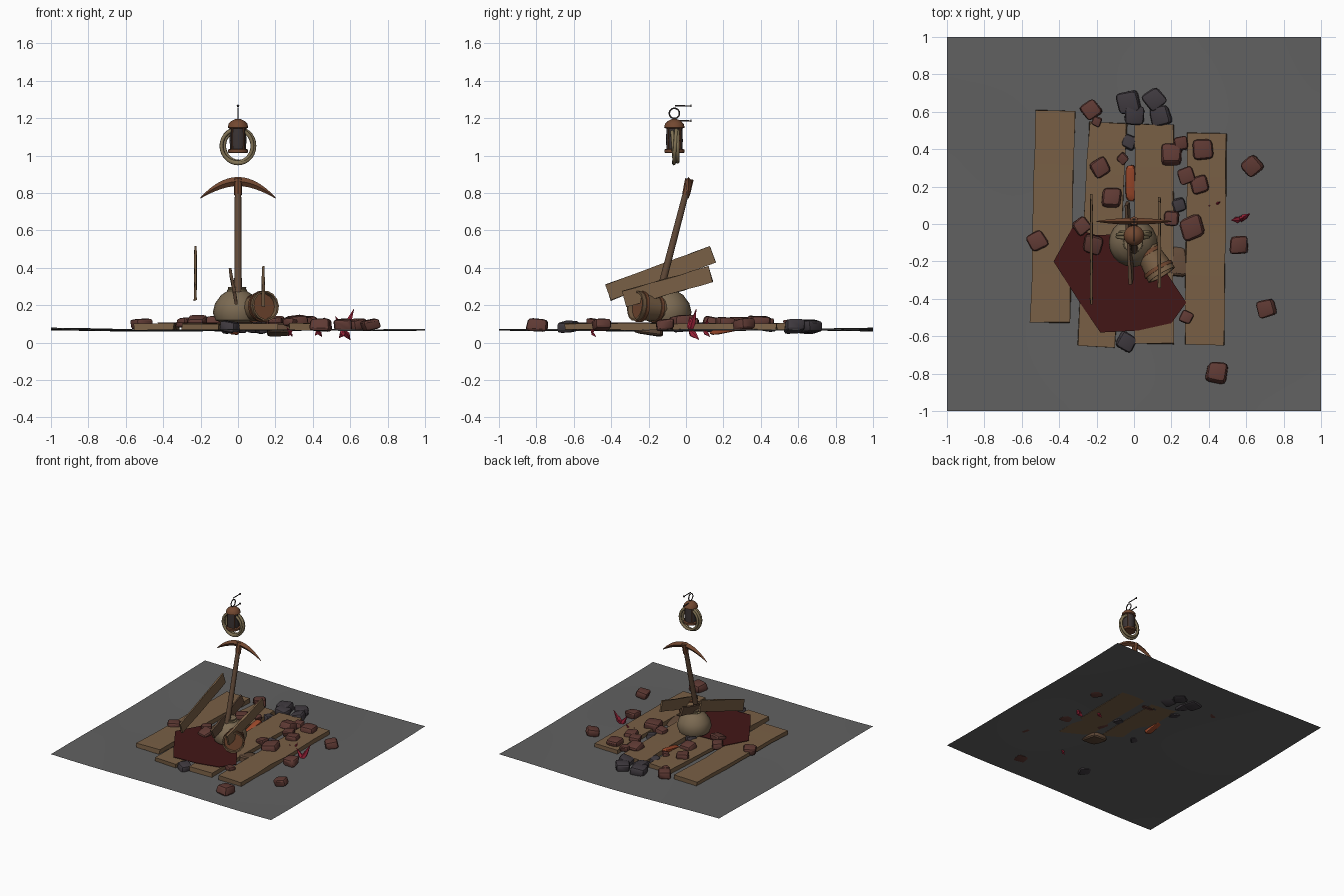
import bpy, bmesh, math, random
from mathutils import Vector, Matrix

if "Cube" in bpy.data.objects:
    bpy.data.objects.remove(bpy.data.objects["Cube"])
random.seed(4)

def mat(name, r, g, b):
    m = bpy.data.materials.new(name)
    m.diffuse_color = (r, g, b, 1)
    m.use_nodes = True
    m.node_tree.nodes["Principled BSDF"].inputs["Base Color"].default_value = m.diffuse_color
    return m

STONE = mat("stone", .12, .12, .12)
WOOD = mat("wood", .19, .115, .06)
DARKWOOD = mat("dark_wood", .12, .068, .04)
RUST = mat("rust", .17, .065, .03)
ORE = mat("ore", .115, .042, .034)
COAL = mat("coal", .05, .042, .05)
EMBER = mat("ember", .35, .07, .025)
CLOTH = mat("cloth", .055, .008, .008)
SACK = mat("burlap", .2, .145, .085)
ROPE = mat("rope", .22, .17, .09)
IRON = mat("iron", .045, .035, .035)
CRYSTAL = mat("crystal", .4, .02, .05)

def finish(bm, name, m, smooth=None):
    me = bpy.data.meshes.new(name)
    bmesh.ops.recalc_face_normals(bm, faces=bm.faces)
    bm.to_mesh(me)
    bm.free()
    ob = bpy.data.objects.new(name, me)
    bpy.context.collection.objects.link(ob)
    me.materials.append(m)
    if smooth:
        bpy.ops.object.select_all(action='DESELECT')
        ob.select_set(True)
        bpy.context.view_layer.objects.active = ob
        bpy.ops.object.shade_smooth_by_angle(angle=math.radians(smooth))
    return ob

def ground_z(x, y):
    return .066 + .007 * math.sin(3.1 * x + 1.3 * y) * math.cos(2.6 * y - x) + .008 * x * x * y * y

def board(name, c, size, rot=(0, 0, 0), m=WOOD, jitter=.004):
    bm = bmesh.new()
    bmesh.ops.create_cube(bm, size=1)
    long_edges = [e for e in bm.edges if abs(e.verts[0].co.y - e.verts[1].co.y) > .5]
    bmesh.ops.subdivide_edges(bm, edges=long_edges, cuts=5, use_grid_fill=True)
    for v in bm.verts:
        v.co = Vector(a * b for a, b in zip(v.co, size))
        v.co += Vector((random.uniform(-1, 1) * min(jitter, size[0] * .15),
                        random.uniform(-1, 1) * jitter, random.uniform(-.003, .003)))
    ob = finish(bm, name, m, 35)
    ob.location = c
    ob.rotation_euler = [math.radians(a) for a in rot]

def rock(name, c, r, m, stretch=(1, 1, .62)):
    bm = bmesh.new()
    bmesh.ops.create_cube(bm, size=1.7)
    for v in bm.verts:
        v.co *= random.uniform(.85, 1.12)
    bmesh.ops.bevel(bm, geom=bm.edges[:], offset=.38, segments=2, profile=.5, affect='EDGES')
    for v in bm.verts:
        v.co = Vector(a * b * r for a, b in zip(v.co, stretch))
    spin = Matrix.Rotation(random.uniform(0, 6.28), 4, 'Z') if stretch[0] == stretch[1] else Matrix()
    bm.transform(spin @ Matrix.Rotation(random.uniform(-.3, .3), 4, 'X'))
    finish(bm, name, m, 30).location = c

def lathe(name, profile, m, n=16, matrix=Matrix()):
    bm = bmesh.new()
    rings = [[bm.verts.new((r * math.cos(2 * math.pi * i / n), r * math.sin(2 * math.pi * i / n), z))
              for i in range(n)] for r, z in profile]
    for a, b in zip(rings, rings[1:]):
        for i in range(n):
            bm.faces.new((a[i], a[(i + 1) % n], b[(i + 1) % n], b[i]))
    bm.faces.new(rings[0])
    bm.faces.new(rings[-1])
    bm.transform(matrix)
    return finish(bm, name, m, 40)

def rod(name, a, b, r1, r2, m, n=10):
    a, b = Vector(a), Vector(b)
    d = b - a
    M = Matrix.Translation(a) @ d.to_track_quat('Z', 'Y').to_matrix().to_4x4()
    lathe(name, [(r1, 0), ((r1 + r2) / 2, d.length / 2), (r2, d.length)], m, n, M)

def ring(name, c, R, r, m, rot=(90, 0, 0), scale=(1, 1, 1)):
    bpy.ops.mesh.primitive_torus_add(major_radius=R, minor_radius=r, major_segments=28, minor_segments=8,
                                     location=c, rotation=[math.radians(a) for a in rot])
    ob = bpy.context.object
    ob.name = name
    ob.scale = scale
    ob.data.materials.append(m)
    bpy.ops.object.shade_smooth_by_angle(angle=1)

# wavy ground sheet
bm = bmesh.new()
bmesh.ops.create_grid(bm, x_segments=40, y_segments=40, size=1)
for v in bm.verts:
    v.co.z = ground_z(v.co.x, v.co.y)
finish(bm, "ground", STONE, 60)

# floor planks
for i, (x, y, w, l, a) in enumerate([(-.435, .04, .21, 1.13, -1.5), (-.17, -.055, .2, 1.2, -3),
                                     (.108, -.055, .205, 1.17, 0), (.383, -.08, .21, 1.13, -.6)]):
    board(f"floor_plank_{i+1}", (x, y, .086), (w, l, .034), (0, 0, a))

# fallen boards standing on edge, and a splinter
board("leaning_board_left", (-.228, -.135, .37), (.014, .6, .09), (20, 0, 0))
board("leaning_board_right", (.135, -.1, .3), (.016, .48, .085), (16, 0, 0))
board("splinter", (-.025, -.1, .3), (.016, .44, .07), (17, -10, 0), DARKWOOD)

# cloth lying over the planks
bm = bmesh.new()
outline = [(-.43, -.2), (-.33, -.02), (-.2, -.06), (0, -.05), (.12, -.18), (.28, -.42),
           (.2, -.53), (.02, -.57), (-.18, -.58), (-.29, -.42)]
f = bm.faces.new([bm.verts.new((x, y, .107)) for x, y in outline])
ex = bmesh.ops.extrude_face_region(bm, geom=[f])
for v in [g for g in ex['geom'] if isinstance(g, bmesh.types.BMVert)]:
    v.co.z += .004
finish(bm, "cloth", CLOTH)

# sack with tied neck
lathe("sack", [(.07, .1), (.115, .12), (.13, .16), (.118, .21), (.085, .255), (.045, .28), (.05, .298)],
      SACK, 20, Matrix.Translation((-.005, -.1, 0)))
ring("sack_tie", (-.005, -.1, .279), .047, .007, ROPE, (0, 0, 0))

# small bucket on its side
axis = Vector((.5, -.84, .12)).normalized()
B = Matrix.Translation((.105, -.2, .187)) @ axis.to_track_quat('Z', 'Y').to_matrix().to_4x4()
lathe("bucket", [(.062, -.085), (.082, .085), (.072, .085), (.055, -.07)], WOOD, 14, B)
for i, (z, r) in enumerate([(-.05, .069), (.05, .081)]):
    lathe(f"bucket_hoop_{i+1}", [(r - .006, z - .01), (r + .003, z - .01), (r + .004, z + .01), (r - .006, z + .01)],
          RUST, 14, B)

# pickaxe
rod("pickaxe_handle", (0, -.16, .19), (0, .01, .84), .021, .017, DARKWOOD)
bm = bmesh.new()
prev = None
N = 14
for i in range(N + 1):
    t = -1 + 2 * i / N
    h, d = .021 * (1 - abs(t) ** 2.5) + .003, .016 * (1 - t * t) + .002
    z = .862 - .088 * abs(t) ** 1.9
    cur = [bm.verts.new((.2 * t, .014 + sy * d, z + sz * h)) for sy, sz in [(-1, 0), (0, -1), (1, 0), (0, 1)]]
    if prev:
        for k in range(4):
            bm.faces.new((prev[k], prev[(k + 1) % 4], cur[(k + 1) % 4], cur[k]))
    else:
        bm.faces.new(cur)
    prev = cur
bm.faces.new(prev)
finish(bm, "pickaxe_head", RUST, 40)
rod("pickaxe_socket", (0, .0, .79), (0, .018, .875), .021, .023, RUST, 8)

# hanging lantern
L = Matrix.Translation((0, -.062, 0))
lathe("lantern_base", [(.048, 1.013), (.054, 1.018), (.054, 1.032), (.045, 1.036)], RUST, 16, L)
lathe("lantern_glass", [(.042, 1.03), (.045, 1.08), (.042, 1.155)], IRON, 16, L)
lathe("lantern_cap", [(.044, 1.145), (.055, 1.15), (.05, 1.17), (.034, 1.186), (.014, 1.195)], RUST, 16, L)
for i in range(4):
    a = math.pi / 4 + i * math.pi / 2
    x, y = .045 * math.cos(a), -.062 + .045 * math.sin(a)
    rod(f"lantern_bar_{i+1}", (x, y, 1.025), (x, y, 1.155), .004, .004, RUST, 6)
ring("lantern_ring", (0, -.062, 1.226), .027, .004, IRON, (0, 90, 0))
for i, z in enumerate((1.266, 1.186)):
    rod(f"nail_{i+1}", (0, -.06 + .02 * i, z), (0, .03, z), .004, .003, IRON, 8)
    rod(f"nail_head_{i+1}", (0, .024, z), (0, .03, z), .007, .007, IRON, 8)

# rope coil
for i, (R, x, y) in enumerate([(.088, 0, -.058), (.08, .006, -.045), (.083, -.006, -.068)]):
    ring(f"rope_coil_{i+1}", (x, y, 1.052), R, .01, ROPE, (86 + 4 * i, 0, 0), (1, 1.06, 1))

# ore and coal lumps
ore = [(-.23, .61, .055), (-.2, .55, .03), (-.18, .3, .055), (-.12, .14, .06), (-.28, -.01, .048),
       (-.22, -.11, .06), (-.52, -.09, .058), (.2, .37, .06), (.37, .4, .065), (.25, .43, .045),
       (.28, .26, .05), (.35, .21, .055), (.31, -.02, .07), (.63, .31, .06), (.56, -.11, .058),
       (.71, -.45, .055), (.44, -.79, .065), (.28, -.5, .038), (.2, .03, .05), (-.06, .35, .03)]
for i, (x, y, r) in enumerate(ore):
    out = abs(x) > .5 or y < -.7 or y > .55
    rock(f"ore_{i+1}", (x, y, .096 if out else .108), r, ORE)
coal = [(-.03, .65, .065), (.11, .67, .062), (0, .58, .06), (.14, .58, .06), (-.04, -.63, .052),
        (.15, .43, .03), (-.03, .44, .045), (.24, .1, .045), (-.03, -.02, .045)]
for i, (x, y, r) in enumerate(coal):
    rock(f"coal_{i+1}", (x, y, .085), r, COAL)
rock("buried_stone", (.22, -.2, .07), .085, DARKWOOD, (.9, 1.1, .4))
rock("ember", (-.02, .22, .08), .1, EMBER, (.3, 1.1, .3))

# crystal clusters: double-pointed shards
for i, (x, y, z, s) in enumerate([(.57, .025, .06, 1), (.43, .1, .06, .62), (.28, -.5, .05, .4)]):
    for j, (dx, dy, h) in enumerate([(.05, .03, .12), (-.05, -.005, .08), (.015, .01, .07),
                                     (.03, .045, -.045), (-.03, .02, -.035)]):
        p = Vector((x, y, z))
        q = p + Vector((dx, dy, h)) * s
        d = q - p
        M = Matrix.Translation(p) @ d.to_track_quat('Z', 'Y').to_matrix().to_4x4()
        l = d.length
        lathe(f"crystal_{i+1}_{j+1}", [(.006 * s, -.01), (.018 * s, .35 * l), (.001, l)], CRYSTAL, 5, M)
